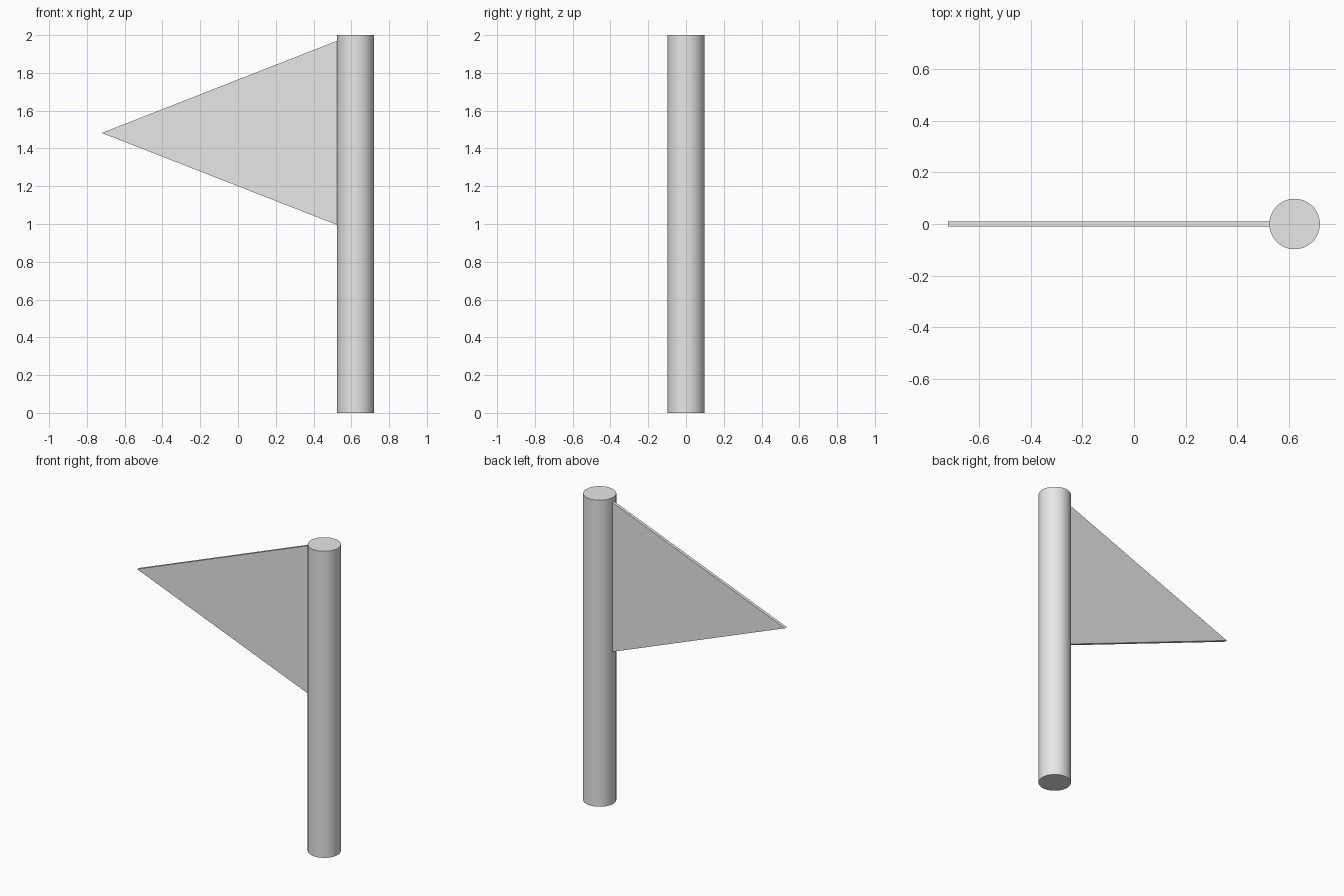
import bpy
import bmesh

cube = bpy.data.objects.get("Cube")
if cube:
    bpy.data.objects.remove(cube, do_unlink=True)

POLE_X, POLE_R, HEIGHT = 0.623, 0.098, 2.0
FLAG_HALF_THICK = 0.01

# One plain grey for the whole model
grey = bpy.data.materials.new("light_grey")
grey.use_nodes = True
grey.diffuse_color = (0.8, 0.8, 0.8, 1)
grey.node_tree.nodes["Principled BSDF"].inputs["Base Color"].default_value = (0.8, 0.8, 0.8, 1)

# Round pole with flat fan caps
bpy.ops.mesh.primitive_cylinder_add(vertices=64, radius=POLE_R, depth=HEIGHT,
                                    end_fill_type='TRIFAN',
                                    location=(POLE_X, 0, HEIGHT / 2))
pole = bpy.context.object
pole.name = "pole"
pole.data.materials.append(grey)
bpy.ops.object.shade_smooth_by_angle()

# Thin triangular pennant touching the side of the pole
outline = [(-0.721, 1.482), (POLE_X - POLE_R, 0.995), (POLE_X - POLE_R, 1.97)]
bm = bmesh.new()
face = bm.faces.new([bm.verts.new((x, -FLAG_HALF_THICK, z)) for x, z in outline])
result = bmesh.ops.extrude_face_region(bm, geom=[face])
back = [v for v in result["geom"] if isinstance(v, bmesh.types.BMVert)]
bmesh.ops.translate(bm, verts=back, vec=(0, 2 * FLAG_HALF_THICK, 0))
bmesh.ops.recalc_face_normals(bm, faces=bm.faces)
mesh = bpy.data.meshes.new("pennant")
bm.to_mesh(mesh)
bm.free()
mesh.materials.append(grey)
pennant = bpy.data.objects.new("pennant", mesh)
bpy.context.collection.objects.link(pennant)
